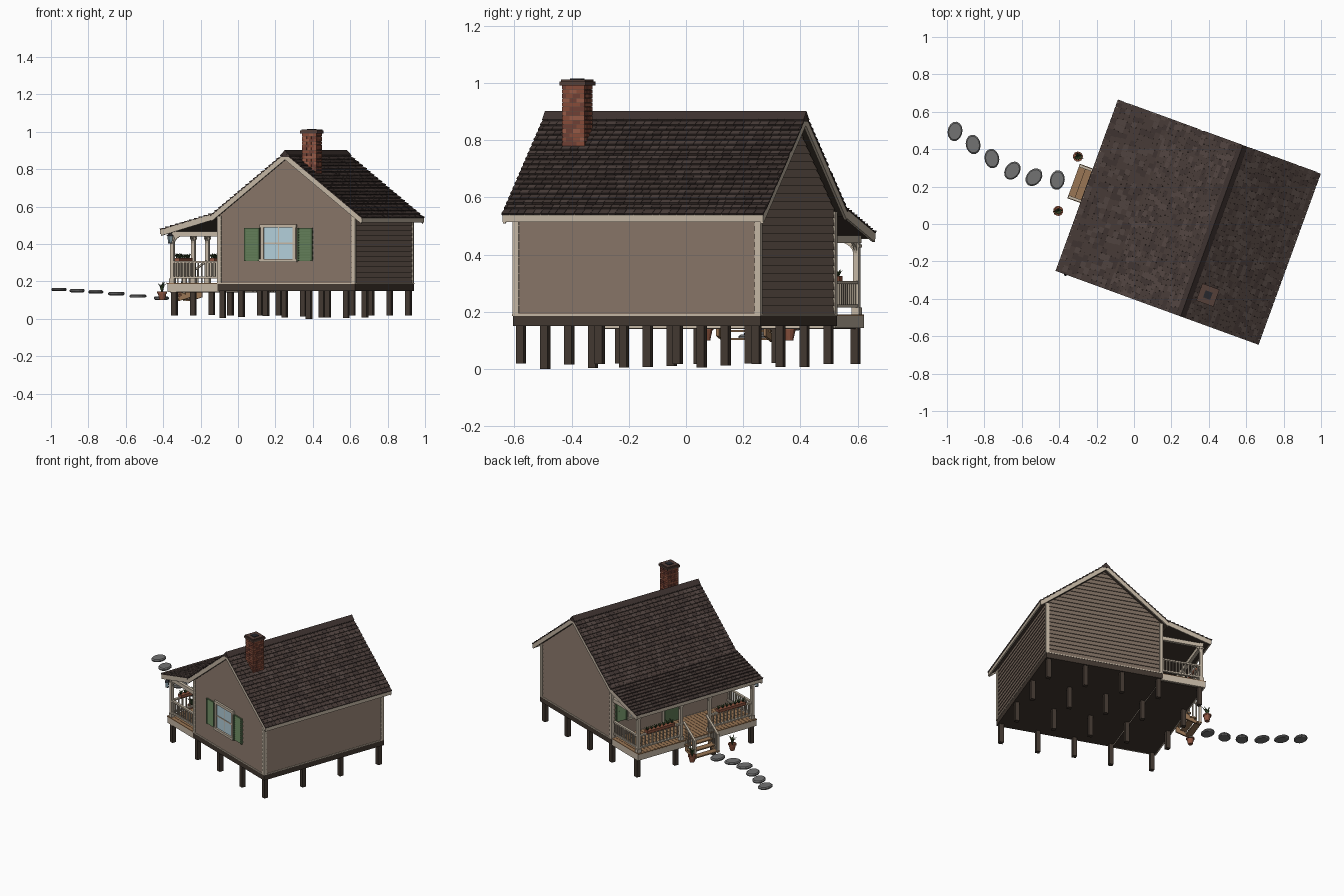
import bpy, bmesh, math, random
from math import sin, cos, pi, radians
from mathutils import Vector, Matrix

if "Cube" in bpy.data.objects:
    bpy.data.objects.remove(bpy.data.objects["Cube"])

random.seed(4)
TURN = -radians(20)          # the house is turned on its plot
CREAM, WALL, DARK = (.55, .47, .37), (.21, .155, .12), (.055, .04, .03)
ROOF = [(.062, .042, .037), (.048, .033, .03), (.078, .055, .049)]
WOOD, GREEN, GLASS, BLACK = (.32, .18, .09), (.10, .17, .08), (.45, .62, .70), (.02, .02, .025)
BRICK = [(.24, .07, .04), (.16, .05, .035), (.30, .10, .06)]
TERRA, LEAF, STONE = (.27, .09, .05), (.035, .06, .02), (.17, .17, .17)
U0, U1, V0, V1 = .02, .787, -.347, .558      # wall footprint in house axes
UM, VM = (U0 + U1) / 2, (V0 + V1) / 2
mats = {}


def loft(bm, rings, mat=0):
    vs = [[bm.verts.new(p) for p in r] for r in rings]
    n = len(vs[0])
    fs = [bm.faces.new(vs[0][::-1]), bm.faces.new(vs[-1])]
    for a, b in zip(vs, vs[1:]):
        fs += [bm.faces.new((a[i], a[(i + 1) % n], b[(i + 1) % n], b[i])) for i in range(n)]
    for f in fs:
        f.material_index = mat


def prism(bm, pts, axis, a, b, mat=0):
    put = (lambda p, t: (t, p[0], p[1])) if axis == 'u' else (lambda p, t: (p[0], t, p[1]))
    loft(bm, [[put(p, t) for p in pts] for t in (a, b)], mat)


def box(bm, u0, u1, v0, v1, z0, z1, mat=0):
    prism(bm, [(u0, z0), (u1, z0), (u1, z1), (u0, z1)], 'v', v0, v1, mat)


def lathe(bm, c, prof, n=10, sx=1, sy=1, rot=0, mat=0):
    def pt(r, z, i):
        x, y = r * sx * cos(2 * pi * i / n), r * sy * sin(2 * pi * i / n)
        return (c[0] + x * cos(rot) - y * sin(rot), c[1] + x * sin(rot) + y * cos(rot), c[2] + z)
    loft(bm, [[pt(r, z, i) for i in range(n)] for r, z in prof], mat)


def done(bm, name, *cols, turn=TURN):
    bmesh.ops.recalc_face_normals(bm, faces=bm.faces)
    me = bpy.data.meshes.new(name)
    bm.to_mesh(me)
    bm.free()
    for c in cols:
        if c not in mats:
            mats[c] = bpy.data.materials.new("paint")
            mats[c].diffuse_color = (*c, 1)
        me.materials.append(mats[c])
    ob = bpy.data.objects.new(name, me)
    ob.rotation_euler.z = turn
    bpy.context.collection.objects.link(ob)


def boxes(name, col, *bs):
    bm = bmesh.new()
    for b in bs:
        box(bm, *b)
    done(bm, name, col)


# foundation posts, cut to uneven ground
posts = []
for i, u in enumerate((-.24, .035, .28, .525, .772)):
    for j, v in enumerate((-.333, -.04, .25, .543)):
        z = 0 if (i, j) == (3, 0) else random.uniform(.003, .02) + (.012 if i == 0 else 0)
        posts.append((u - .014, u + .014, v - .014, v + .014, z, .155))
boxes("foundation_posts", DARK, *posts)
boxes("floor_skirt", DARK, (U0 - .008, U1 + .008, V0 - .008, V1 + .008, .15, .188))
boxes("skirt_trim", CREAM, (U0 - .01, U1 + .01, V0 - .01, V1 + .01, .186, .192))

# walls with lapped siding
bm = bmesh.new()
prism(bm, [(U0, .17), (U1, .17), (U1, .55), (UM, .855), (U0, .55)], 'v', V0, V1)
H = .028
for k in range(24):
    z0, z1 = .192 + k * H, min(.192 + (k + 1) * H, .85)
    if z0 > .84:
        break
    w = [min(UM - U0, (.855 - z) / .79) for z in (z0, z1)]
    for v, s in ((V0, -1), (V1, 1)):
        loft(bm, [[(UM - ww, v, z), (UM + ww, v, z), (UM + ww, v + s * o, z), (UM - ww, v + s * o, z)]
                  for ww, z, o in ((w[0], z0, .006), (w[1], z1, .001))])
    if z1 < .56:
        for u, s in ((U0, -1), (U1, 1)):
            prism(bm, [(u, z0), (u, z1), (u + s * .001, z1), (u + s * .006, z0)], 'v', V0, V1)
done(bm, "siding_walls", WALL)
boxes("corner_boards", CREAM, *[(u - .011, u + .011, v - .011, v + .011, .19, .55)
                                for u in (U0 + .002, U1 - .002) for v in (V0 + .002, V1 - .002)])

# roof: sheathing, trim, shingles
R0, R1 = -.376, .593
RIDGE, EAVE_R, EAVE_L = (UM, .883), (.838, .54), (-.015, .553)
P_TOP, P_EAVE = (-.003, .562), (-.302, .476)


def slab(bm, a, b, t, v0, v1):
    prism(bm, [a, b, (b[0], b[1] - t), (a[0], a[1] - t)], 'v', v0, v1)


bm = bmesh.new()
for a, b in ((RIDGE, EAVE_R), (RIDGE, EAVE_L), (P_TOP, P_EAVE)):
    slab(bm, a, b, .022, R0 + .004, R1 - .004)
done(bm, "roof_sheathing", DARK)
bm = bmesh.new()
for a, b in ((RIDGE, EAVE_R), (RIDGE, EAVE_L), (P_TOP, P_EAVE)):
    for v in (R0, R1 - .01):
        slab(bm, a, b, .032, v, v + .01)
box(bm, .832, .842, R0, R1, .514, .543)
box(bm, -.306, -.297, R0, R1, .454, .479)
done(bm, "eave_and_rake_trim", CREAM)


def shingles(name, eave, top, rows, width=.032):
    bm = bmesh.new()
    e, t = Vector(eave), Vector(top)
    d = (t - e) / rows
    n = Vector((-d.y, d.x)).normalized()
    n = n if n.y > 0 else -n
    for r in range(rows):
        a = e + d * r - (d * .15 if r == 0 else d * 0)
        b = e + d * (r + 1)
        prof = [a, a + n * .009, b + n * .002, b]
        v = R0 - .003 - (r % 2) * width / 2
        while v < R1:
            w = width * random.uniform(.8, 1.2)
            lo, hi = max(v, R0 - .003), min(v + w - .0012, R1 + .003)
            if hi - lo > .003:
                prism(bm, prof, 'v', lo, hi, random.choice((0, 0, 1, 2)))
            v += w
    done(bm, name, *ROOF)


shingles("right_shingles", EAVE_R, RIDGE, 20)
shingles("left_shingles", EAVE_L, RIDGE, 19)
shingles("porch_shingles", P_EAVE, P_TOP, 11)
bm = bmesh.new()
prism(bm, [(UM - .026, .875), (UM, .902), (UM + .026, .875), (UM + .022, .865), (UM - .022, .865)], 'v', R0 - .002, R1 + .002)
done(bm, "ridge_cap", ROOF[1])

# brick chimney
cu, cv, cw = .501, -.222, .039
bm = bmesh.new()
box(bm, cu - cw, cu + cw, cv - cw, cv + cw, .76, .995, 3)
for k in range(15):
    z = .765 + k * .0152
    for q in range(4):
        rot = Matrix.Rotation(q * pi / 2, 3, 'Z')
        cuts = [-cw - .002, -.013, .013, cw + .002] if k % 2 else [-cw - .002, -.026, 0, .026, cw + .002]
        for a, b in zip(cuts, cuts[1:]):
            loft(bm, [[Vector((cu, cv, zz)) + rot @ Vector(p) for p in
                       ((a, -cw - .003, 0), (b - .0015, -cw - .003, 0), (b - .0015, -cw, 0), (a, -cw, 0))]
                      for zz in (z, z + .0135)], random.choice((0, 0, 1, 2)))
done(bm, "chimney_bricks", *BRICK, (.12, .07, .05))
boxes("chimney_cap", (.09, .05, .04), (cu - .049, cu + .049, cv - .049, cv + .049, .992, 1.006),
      (cu - .044, cu + .044, cv - .044, cv + .044, 1.006, 1.012))
boxes("chimney_flue", BLACK, (cu - .02, cu + .02, cv - .02, cv + .02, 1.0, 1.015))


# windows: drawn facing -v around the origin, then placed
def window(name, loc, angle, w=.1, zs=(.305, .505)):
    bm = bmesh.new()
    z0, z1 = zs
    box(bm, -w + .01, w - .01, -.008, .002, z0 + .01, z1 - .01, 1)
    for a, b in ((-w, -w + .018), (w - .018, w)):
        box(bm, a, b, -.014, 0, z0, z1)
    box(bm, -w - .004, w + .004, -.016, 0, z1 - .018, z1)
    box(bm, -w - .006, w + .006, -.02, 0, z0, z0 + .016)
    box(bm, -w, w, -.011, 0, (z0 + z1) / 2 - .004, (z0 + z1) / 2 + .004)
    box(bm, -.003, .003, -.01, 0, z0, z1)
    for s in (-1, 1):
        c, h = s * (w + .05), .043
        box(bm, c - h, c + h, -.009, 0, z0 + .005, z1 - .02, 2)
        for a, b in ((c - h, c - h + .01), (c + h - .01, c + h)):
            box(bm, a, b, -.015, 0, z0 + .005, z1 - .02, 2)
        for i in range(12):
            z = z0 + .01 + i * .0138
            prism(bm, [(-.014, z), (-.009, z), (-.009, z + .011)], 'u', c - h, c + h, 2)
    bm.transform(Matrix.Translation(loc) @ Matrix.Rotation(angle, 4, 'Z'))
    done(bm, name, CREAM, GLASS, GREEN)


window("front_window", (.36, V0 - .002, 0), 0)
window("porch_window_back", (U0 - .002, VM + .27, 0), -pi / 2, .065, (.29, .46))
window("porch_window_front", (U0 - .002, VM - .27, 0), -pi / 2, .065, (.29, .46))

# front door
boxes("door_frame", CREAM, (.006, .02, VM - .07, VM + .07, .19, .47))
boxes("door", GREEN, (.002, .02, VM - .055, VM + .055, .19, .455))
boxes("door_glass", GLASS, (0, .02, VM - .035, VM + .035, .34, .43))

# porch deck, columns and brackets
D0 = -.274
boxes("porch_fascia", CREAM, (D0, U0, V0 - .004, V1 + .004, .143, .186))
boxes("porch_underside", DARK, (D0 + .01, U0, V0 + .01, V1 - .01, .14, .15))
n = 34
step = (V1 - V0 + .012) / n
boxes("deck_boards", WOOD, *[(D0 - .004, U0, V0 - .006 + i * step, V0 - .006 + (i + 1) * step - .002, .185, .191)
                             for i in range(n)])
CU, COLS = -.252, (V0 + .014, VM - .11, VM + .11, V1 - .014)
bm = bmesh.new()
for v in COLS:
    for h, a, b in ((.01, .19, .45), (.014, .19, .215), (.014, .425, .435)):
        box(bm, CU - h, CU + h, v - h, v + h, a, b)
box(bm, CU - .011, CU + .011, V0, V1, .44, .466)
for v in (COLS[0], COLS[3]):
    box(bm, CU, U0, v - .01, v + .01, .44, .466)


def spandrel(c, s, r=.05):
    arc = [(c + s * (r - r * cos(t)), .442 - r + r * sin(t)) for t in [i * pi / 12 for i in range(7)]]
    return arc + [(c + s * r, .443), (c, .443)]


for i, v in enumerate(COLS):
    for s in (-1, 1):
        if not (i == 0 and s < 0 or i == 3 and s > 0):
            prism(bm, spandrel(v + s * .009, s), 'u', CU - .005, CU + .005)
    if i in (0, 3):
        prism(bm, spandrel(CU + .009, 1), 'v', v - .005, v + .005)
done(bm, "porch_columns", CREAM)

# railings with balusters
bm = bmesh.new()
for a, b in ((COLS[0], COLS[1]), (COLS[2], COLS[3])):
    for z in (.215, .298):
        box(bm, CU - .008, CU + .008, a, b, z, z + .01)
    for i in range(1, 12):
        v = a + (b - a) * i / 12
        box(bm, CU - .0035, CU + .0035, v - .0035, v + .0035, .22, .30)
for v in (COLS[0], COLS[3]):
    for z in (.215, .298):
        box(bm, CU, U0, v - .008, v + .008, z, z + .01)
    for i in range(1, 13):
        u = CU + (U0 - CU) * i / 13
        box(bm, u - .0035, u + .0035, v - .0035, v + .0035, .22, .30)
done(bm, "porch_railings", CREAM)


# leafy spikes for plants
def leaves(bm, c, count, length, mat, lean=.6):
    for i in range(count):
        a, k = 2 * pi * i / count, length * random.uniform(.75, 1.1)
        o, t = Vector(c), Vector((cos(a), sin(a), 0))
        s = Vector((-sin(a), cos(a), 0)) * .005
        tilt = lean * random.uniform(.3, 1)
        m, e = o + t * k * tilt * .4 + Vector((0, 0, k * .6)), o + t * k * tilt + Vector((0, 0, k * .95))
        th = Vector((0, 0, .003)) + t * .002
        loft(bm, [[p - s * q, p + th * q, p + s * q] for p, q in ((o, .7), (m, 1), (e, .1))], mat)


# flower boxes on the rails
bm = bmesh.new()
for a, b in ((COLS[0], COLS[1]), (COLS[2], COLS[3])):
    box(bm, CU - .018, CU + .018, a + .06, b - .06, .307, .326)
    for i in range(7):
        leaves(bm, (CU, a + .07 + (b - a - .14) * i / 6, .322), 6, .028, 1, 1)
done(bm, "rail_flower_boxes", TERRA, LEAF)

# porch steps with handrails
boxes("step_treads", WOOD, *[(D0 - .036 * (i + 1), D0 - .036 * i + .006, VM - .098, VM + .098, .157 - .028 * i, .165 - .028 * i)
                             for i in range(3)])
bm = bmesh.new()
for v in (VM - .088, VM + .088):
    prism(bm, [(D0, .16), (D0, .115), (D0 - .07, .095), (D0 - .1, .095)], 'v', v - .005, v + .005, 1)
    box(bm, D0 - .106, D0 - .09, v - .008, v + .008, .095, .225)
    prism(bm, [(CU, .30), (CU, .312), (D0 - .105, .225), (D0 - .105, .213)], 'v', v - .007, v + .007)
    for i in range(1, 5):
        u = CU - .024 * i
        box(bm, u - .003, u + .003, v - .003, v + .003, .165 - .016 * i, .305 - .017 * i)
done(bm, "step_handrails", CREAM, WOOD)

# wall lantern on the corner column
lu, lv = CU, V0 - .022
bm = bmesh.new()
lathe(bm, (lu, lv, .408), [(.011, 0), (.016, .036)], 4, mat=1)
lathe(bm, (lu, lv, .444), [(.02, 0), (.004, .016)], 4)
lathe(bm, (lu, lv, .404), [(.013, 0), (.013, .005)], 4)
box(bm, lu - .003, lu + .003, lv, V0 + .01, .456, .462)
done(bm, "lantern", BLACK, (.25, .35, .4))

# potted plants beside the steps
for name, v in (("pot_near", -.073), ("pot_far", .236)):
    bm = bmesh.new()
    lathe(bm, (-.405, v, .1), [(.015, 0), (.023, .036), (.027, .036), (.027, .045), (.02, .045), (.019, .04)], 12)
    leaves(bm, (-.405, v, .138), 12, .06, 1)
    done(bm, name, TERRA, LEAF)

# stepping stone path climbing away from the steps
for i, (x, y, z, r) in enumerate(((-.41, .235, .102, 80), (-.535, .25, .113, 50), (-.65, .285, .126, 55),
                                  (-.76, .35, .135, 100), (-.86, .425, .142, 100), (-.957, .495, .148, 80))):
    bm = bmesh.new()
    lathe(bm, (x, y, z), [(.04, 0), (.047, .005), (.047, .012), (.04, .018)], 14, 1.12, .84, radians(r))
    done(bm, f"stepping_stone_{i + 1}", STONE, turn=0)

for m in bpy.data.materials:
    if m.users and not m.is_grease_pencil:
        m.use_nodes = True
        m.node_tree.nodes["Principled BSDF"].inputs["Base Color"].default_value = m.diffuse_color
